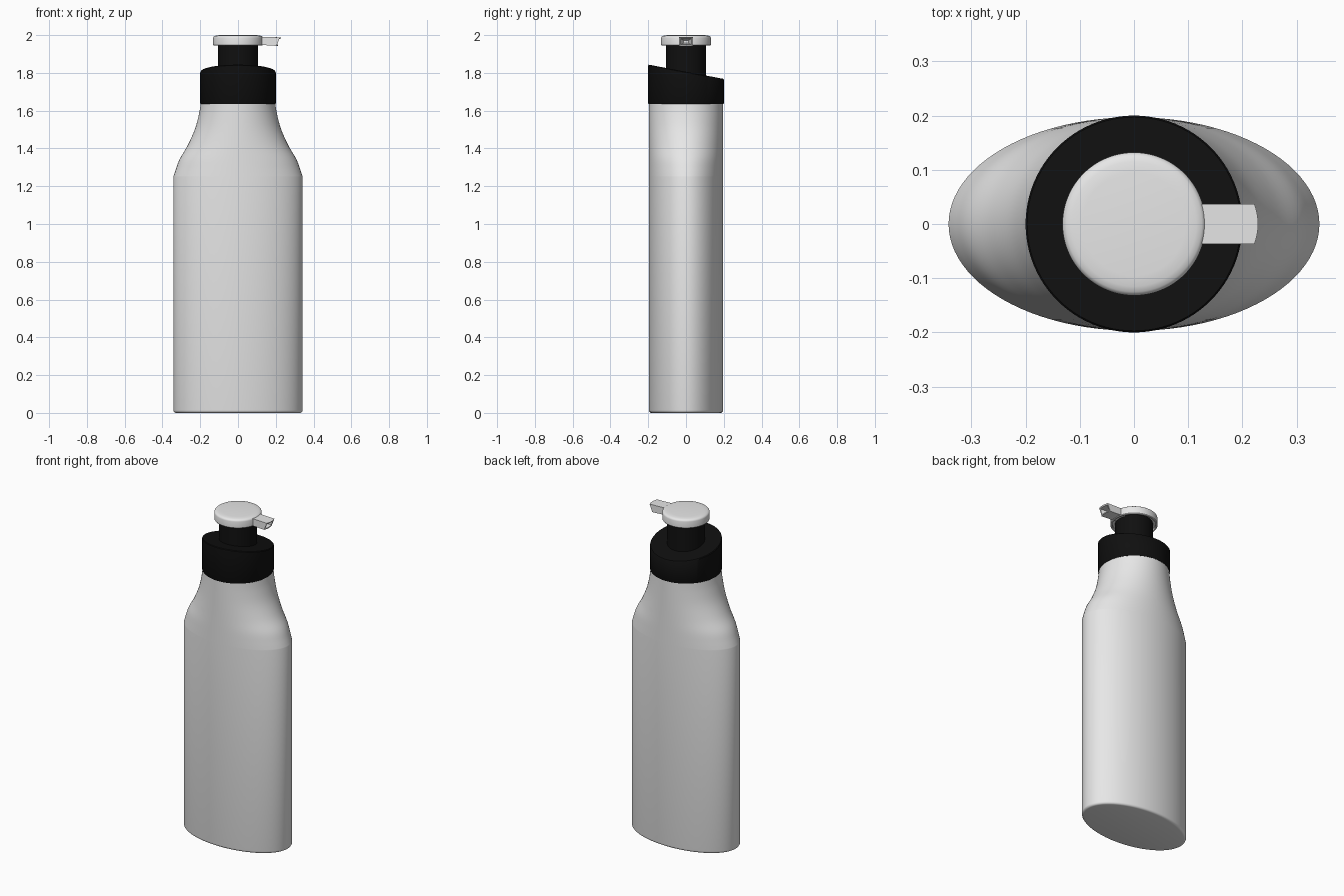
import bpy, bmesh, math
from mathutils import Vector

cube = bpy.data.objects.get("Cube")
if cube:
    bpy.data.objects.remove(cube, do_unlink=True)


def material(name, rgb, rough):
    m = bpy.data.materials.new(name)
    m.use_nodes = True
    m.diffuse_color = (*rgb, 1)
    b = m.node_tree.nodes["Principled BSDF"]
    b.inputs["Base Color"].default_value = (*rgb, 1)
    b.inputs["Roughness"].default_value = rough
    return m


white = material("soft white plastic", (0.8, 0.8, 0.8), 0.5)
black = material("black plastic", (0.005, 0.005, 0.005), 0.5)


def finish(name, bm, mat, angle=35):
    bmesh.ops.recalc_face_normals(bm, faces=bm.faces[:])
    mesh = bpy.data.meshes.new(name)
    bm.to_mesh(mesh)
    bm.free()
    mesh.materials.append(mat)
    obj = bpy.data.objects.new(name, mesh)
    bpy.context.collection.objects.link(obj)
    bpy.ops.object.select_all(action="DESELECT")
    obj.select_set(True)
    bpy.context.view_layer.objects.active = obj
    bpy.ops.object.shade_smooth_by_angle(angle=math.radians(angle))
    return obj


def loft(name, rings, mat, slant=0, slant_from=9, n=96):
    """Skin elliptical rings (rx, ry, z) and cap both ends."""
    bm = bmesh.new()
    loops = []
    for i, (rx, ry, z) in enumerate(rings):
        loop = []
        for k in range(n):
            a = math.tau * k / n
            x, y = rx * math.cos(a), ry * math.sin(a)
            loop.append(bm.verts.new((x, y, z - (slant * y if i >= slant_from else 0))))
        loops.append(loop)
    for a, b in zip(loops, loops[1:]):
        for k in range(n):
            j = (k + 1) % n
            bm.faces.new((a[k], a[j], b[j], b[k]))
    bm.faces.new(loops[0][::-1])
    bm.faces.new(loops[-1])
    return finish(name, bm, mat)


def smooth_curve(pts, steps=5):
    """Catmull-Rom interpolation through the points."""
    p = [pts[0]] + pts + [pts[-1]]
    out = []
    for a, b, c, d in zip(p, p[1:], p[2:], p[3:]):
        for s in range(steps):
            t = s / steps
            out.append(tuple(0.5 * (2 * q + (r - o) * t + (2 * o - 5 * q + 4 * r - w) * t * t
                                    + (3 * q - o - 3 * r + w) * t ** 3)
                             for o, q, r, w in zip(a, b, c, d)))
    return out + [pts[-1]]


# Oval bottle: rounded foot, straight walls, shoulders narrowing to a round neck
depth = 0.197
foot = [(0.342 - 0.014 * (1 - math.sin(a)), depth - 0.014 * (1 - math.sin(a)),
         0.014 * (1 - math.cos(a))) for a in (math.pi / 8 * i for i in range(5))]
shoulder = smooth_curve([(0.342, 1.25), (0.329, 1.29), (0.308, 1.345), (0.267, 1.415),
                         (0.229, 1.5), (0.207, 1.58), (0.197, 1.64)])
loft("bottle_body", foot + [(w, depth, z) for w, z in shoulder], white)

# Collar with a top that slopes down toward the back
loft("collar", [(0.198, 0.198, 1.636), (0.2, 0.2, 1.639), (0.2, 0.2, 1.802),
                (0.197, 0.197, 1.806)], black, slant=0.19, slant_from=2)

# Pump stem
loft("pump_stem", [(0.105, 0.105, 1.76), (0.105, 0.105, 1.955)], black)

# Pump head: disc with soft edges and a recessed underside
loft("pump_head", [(0.1, 0.1, 1.955), (0.12, 0.12, 1.955), (0.121, 0.121, 1.944),
                   (0.129, 0.129, 1.944), (0.132, 0.132, 1.948), (0.132, 0.132, 1.985),
                   (0.13, 0.13, 1.991), (0.125, 0.125, 1.995), (0.115, 0.115, 1.998),
                   (0.095, 0.095, 2.0)], white)

# Spout: square tube with a slanted, bowed mouth and a tapering hollow
bm = bmesh.new()
cols = 8


def section(x_top, x_bottom, z_top, z_bottom, half, bow):
    top, bottom = [], []
    for i in range(cols + 1):
        u = 2 * i / cols - 1
        b = bow * (1 - u * u)
        top.append(bm.verts.new((x_top + b, u * half, z_top)))
        bottom.append(bm.verts.new((x_bottom + b, u * half, z_bottom)))
    return top + bottom[::-1]


parts = [section(0.09, 0.09, 1.992, 1.95, 0.037, 0),
         section(0.222, 0.204, 1.988, 1.943, 0.037, 0.007),
         section(0.219, 0.205, 1.981, 1.949, 0.03, 0.006),
         section(0.15, 0.15, 1.972, 1.958, 0.012, 0)]
for a, b in zip(parts, parts[1:]):
    for k in range(len(a)):
        j = (k + 1) % len(a)
        bm.faces.new((a[k], a[j], b[j], b[k]))
bm.faces.new(parts[0])
bm.faces.new(parts[-1])
finish("pump_spout", bm, white, 25)
